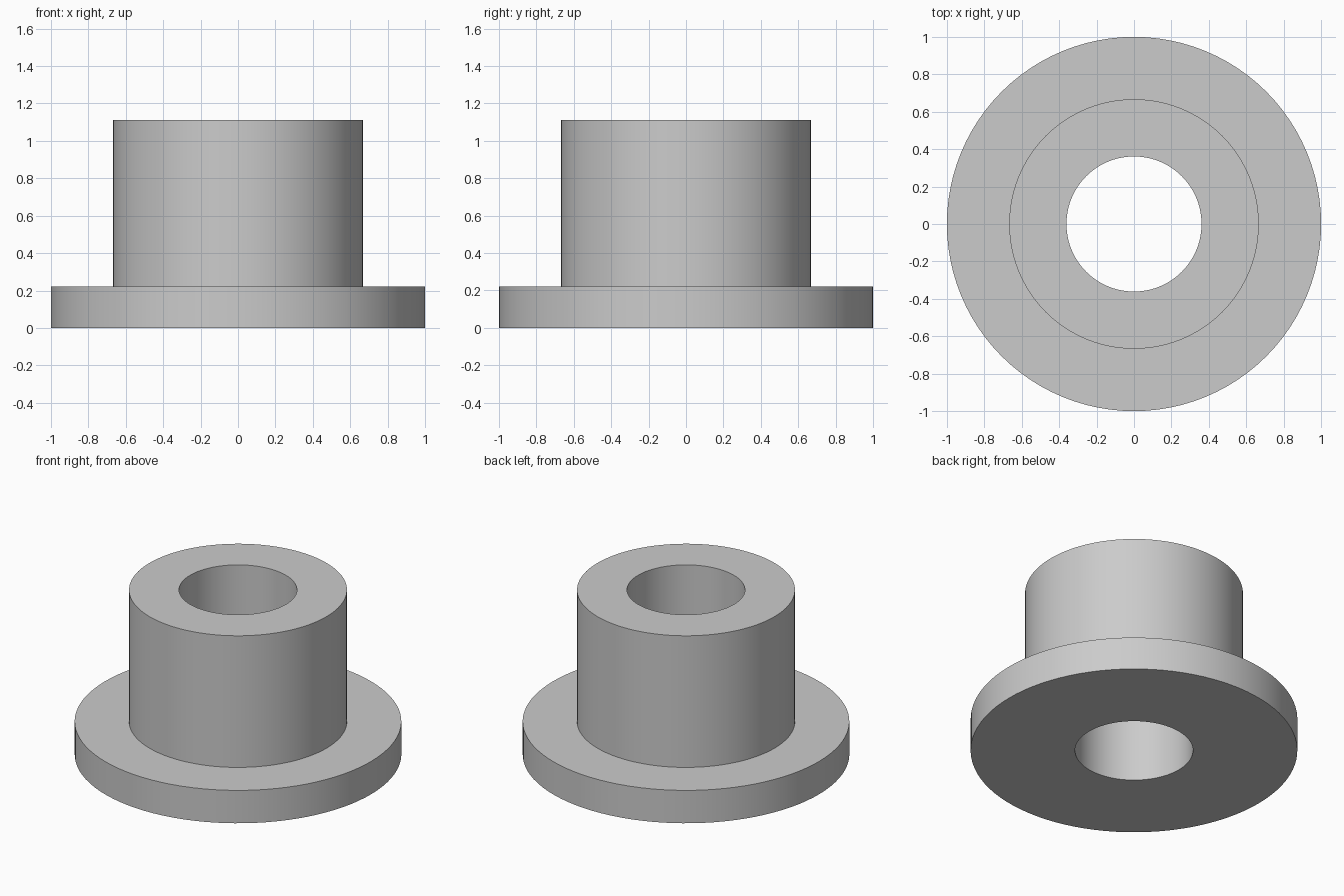
import bpy
import bmesh
from math import cos, sin, tau, radians

cube = bpy.data.objects.get("Cube")
if cube:
    bpy.data.objects.remove(cube, do_unlink=True)

SEGMENTS = 96
BORE, SLEEVE, FLANGE = 0.361, 0.667, 1.0
FLANGE_TOP, SLEEVE_TOP = 0.222, 1.111

# Plain grey material
grey = bpy.data.materials.new("plain_grey")
grey.use_nodes = True
grey.diffuse_color = (0.6, 0.6, 0.6, 1)
grey.node_tree.nodes["Principled BSDF"].inputs["Base Color"].default_value = grey.diffuse_color


def lathe(name, profile, material):
    """Revolve a closed (radius, height) profile around the z axis."""
    bm = bmesh.new()
    rings = [[bm.verts.new((r * cos(tau * i / SEGMENTS), r * sin(tau * i / SEGMENTS), z))
              for i in range(SEGMENTS)] for r, z in profile]
    for k, lower in enumerate(rings):
        upper = rings[(k + 1) % len(rings)]
        for i in range(SEGMENTS):
            j = (i + 1) % SEGMENTS
            bm.faces.new((lower[i], lower[j], upper[j], upper[i]))
    bmesh.ops.recalc_face_normals(bm, faces=bm.faces[:])
    mesh = bpy.data.meshes.new(name)
    bm.to_mesh(mesh)
    bm.free()
    mesh.materials.append(material)
    obj = bpy.data.objects.new(name, mesh)
    bpy.context.collection.objects.link(obj)
    return obj


# Flanged sleeve with a through bore
bushing = lathe("flanged_bushing", [
    (BORE, 0), (FLANGE, 0), (FLANGE, FLANGE_TOP),
    (SLEEVE, FLANGE_TOP), (SLEEVE, SLEEVE_TOP), (BORE, SLEEVE_TOP),
], grey)

# Round walls smooth, rims sharp
bpy.ops.object.select_all(action="DESELECT")
bushing.select_set(True)
bpy.context.view_layer.objects.active = bushing
bpy.ops.object.shade_smooth_by_angle(angle=radians(30))
